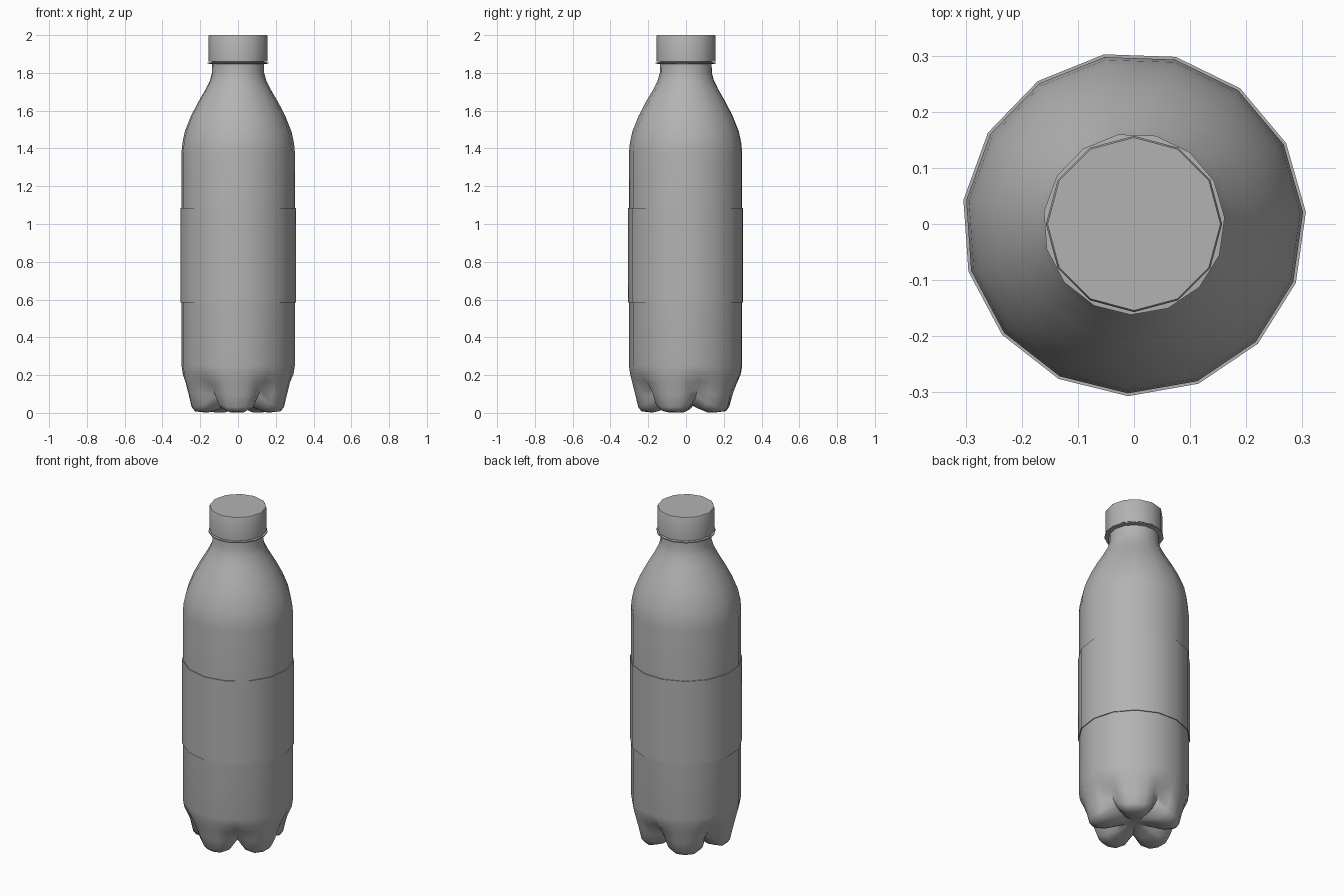
import bpy, bmesh, math

if "Cube" in bpy.data.objects:
    bpy.data.objects.remove(bpy.data.objects["Cube"])

PHASE = math.radians(4)
SIDES = 15


def finish(name, bm, angle):
    bmesh.ops.recalc_face_normals(bm, faces=bm.faces)
    mesh = bpy.data.meshes.new(name)
    bm.to_mesh(mesh)
    bm.free()
    ob = bpy.data.objects.new(name, mesh)
    bpy.context.collection.objects.link(ob)
    bpy.ops.object.select_all(action='DESELECT')
    ob.select_set(True)
    bpy.context.view_layer.objects.active = ob
    bpy.ops.object.shade_smooth_by_angle(angle=math.radians(angle))
    return ob


def ring(bm, r, z, n, phase):
    return [bm.verts.new((r * math.cos(phase + math.tau * i / n),
                          r * math.sin(phase + math.tau * i / n), z)) for i in range(n)]


def bridge(bm, a, b):
    n = len(a)
    for i in range(n):
        j = (i + 1) % n
        bm.faces.new((a[i], a[j], b[j], b[i]))


def lathe(name, profile, n, phase, loop=False, caps=False, angle=40):
    bm = bmesh.new()
    rings = [ring(bm, r, z, n, phase) for r, z in profile]
    for a, b in zip(rings, rings[1:]):
        bridge(bm, a, b)
    if loop:
        bridge(bm, rings[-1], rings[0])
    if caps:
        bm.faces.new(rings[0])
        bm.faces.new(rings[-1])
    return finish(name, bm, angle)


# bottle: five-footed base blended between a foot profile and a valley profile
foot = [(.302, .25), (.296, .205), (.283, .155), (.268, .095), (.253, .03), (.235, .008),
        (.18, .002), (.12, .018), (.06, .04)]
valley = [(.302, .25), (.292, .205), (.255, .165), (.222, .125), (.195, .09), (.17, .07),
          (.13, .055), (.09, .05), (.05, .048)]
weights = [0, .02, .33, 1, .33, .02]
bm = bmesh.new()
base = []
for f, v in zip(foot, valley):
    verts = []
    for i in range(2 * SIDES):
        # one foot every 72 degrees
        a = PHASE + math.radians(48 + 12 * i)
        w = weights[i % 6]
        r = f[0] + (v[0] - f[0]) * w
        z = f[1] + (v[1] - f[1]) * w
        if i % 2:
            r *= math.cos(math.pi / SIDES)
        verts.append(bm.verts.new((r * math.cos(a), r * math.sin(a), z)))
    base.append(verts)
for a, b in zip(base, base[1:]):
    bridge(bm, a, b)
hub = bm.verts.new((0, 0, .047))
for i in range(2 * SIDES):
    bm.faces.new((base[-1][i], base[-1][(i + 1) % (2 * SIDES)], hub))

# bottle: straight wall, shoulder and neck
wall = [(.302, 1.38), (.297, 1.43), (.284, 1.49), (.252, 1.57), (.213, 1.645),
        (.175, 1.71), (.150, 1.76), (.139, 1.80), (.138, 1.85), (.138, 1.95)]
upper = [ring(bm, r, z, SIDES, PHASE + math.radians(48)) for r, z in wall]
for i in range(SIDES):
    j = (i + 1) % SIDES
    bm.faces.new((base[0][2 * i], base[0][2 * i + 1], base[0][2 * j], upper[0][j], upper[0][i]))
for a, b in zip(upper, upper[1:]):
    bridge(bm, a, b)
bottle = finish("bottle", bm, 60)

# label sleeve
label = lathe("label", [(.300, .585), (.307, .585), (.307, 1.085), (.300, 1.085)],
              SIDES, PHASE, loop=True)

# neck support ring
neck_ring = lathe("neck_ring", [(.136, 1.847), (.162, 1.849), (.162, 1.855), (.136, 1.857)],
                  SIDES, PHASE, loop=True)

# screw cap
cap = lathe("cap", [(.157, 1.86), (.157, 1.994), (.154, 2.0)], 12, math.radians(90), caps=True)

# dark grey finish on every part
grey = bpy.data.materials.new("dark_grey")
grey.diffuse_color = (.45, .45, .45, 1)
grey.use_nodes = True
grey.node_tree.nodes["Principled BSDF"].inputs["Base Color"].default_value = grey.diffuse_color
for ob in (bottle, label, neck_ring, cap):
    ob.data.materials.append(grey)
